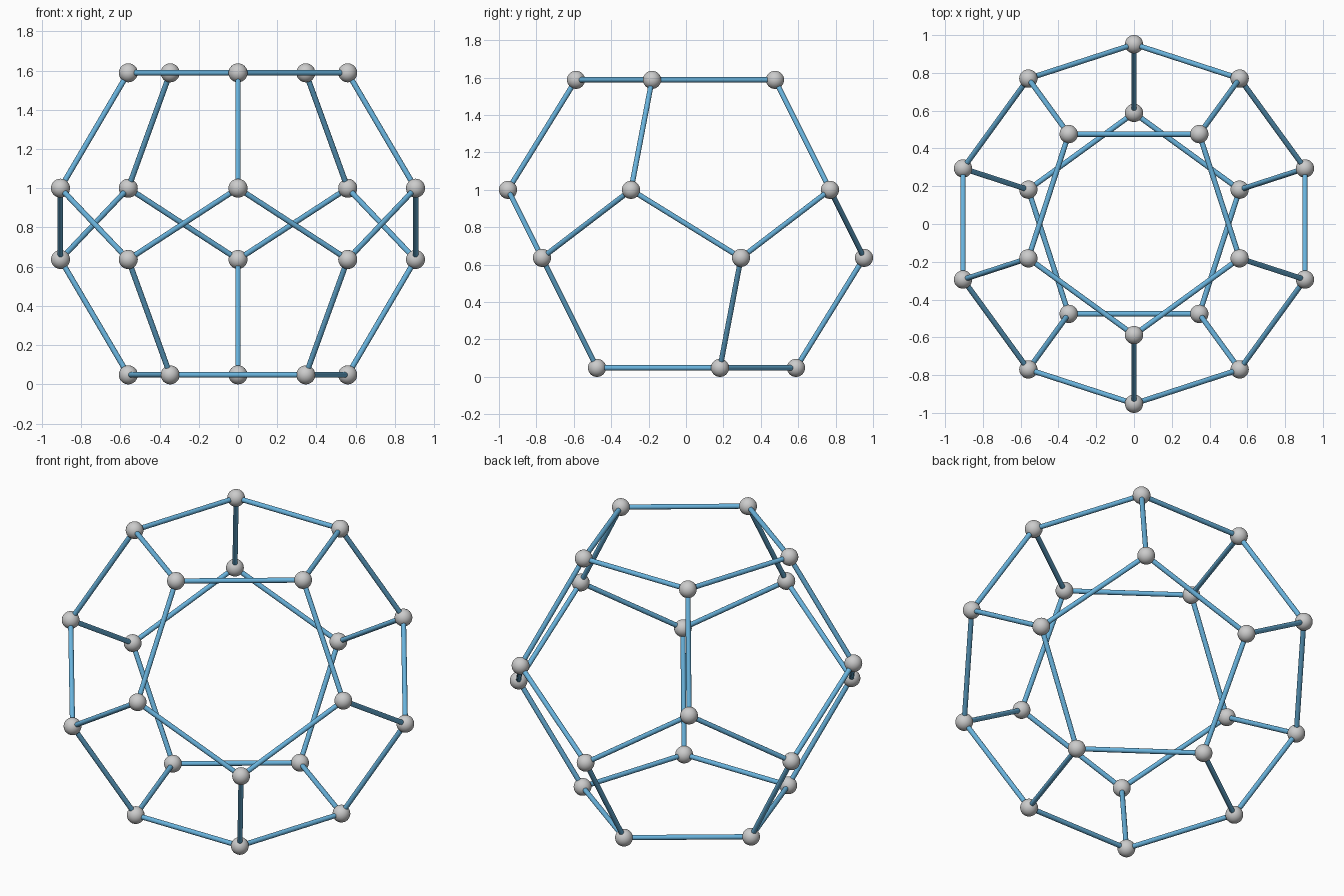
import bpy
from math import sin, cos, pi, sqrt
from mathutils import Vector

if "Cube" in bpy.data.objects:
    bpy.data.objects.remove(bpy.data.objects["Cube"])

PHI = (1 + sqrt(5)) / 2
R_OUT = 0.9516            # radius of the two middle rings
R_IN = R_OUT / PHI        # radius of the top and bottom rings
BALL_R = 0.0484
ROD_R = 0.0140
EDGE = 2 * R_IN * sin(pi / 5)
HALF = 1.11352 * EDGE     # centre to top pentagon
MID = HALF / PHI ** 3     # centre to middle rings
CZ = HALF + BALL_R        # centre height

blue = bpy.data.materials.new("strut_blue")
blue.diffuse_color = (0.14, 0.45, 0.72, 1)
blue.use_nodes = True
blue.node_tree.nodes["Principled BSDF"].inputs["Base Color"].default_value = blue.diffuse_color


def ring(radius, z, start):
    return [Vector((radius * cos(start + i * 2 * pi / 5),
                    radius * sin(start + i * 2 * pi / 5), CZ + z)) for i in range(5)]


# Dodecahedron corners in four rings
top = ring(R_IN, HALF, -pi / 2)
upper = ring(R_OUT, MID, -pi / 2)
lower = ring(R_OUT, -MID, pi / 2)
bottom = ring(R_IN, -HALF, pi / 2)
corners = top + upper + lower + bottom

# Template meshes shared by all joints and struts
bpy.ops.mesh.primitive_uv_sphere_add(segments=32, ring_count=16, radius=BALL_R)
ball = bpy.context.object
bpy.ops.object.shade_smooth()
bpy.ops.mesh.primitive_cylinder_add(vertices=16, radius=ROD_R, depth=EDGE)
rod = bpy.context.object
rod.data.materials.append(blue)
bpy.ops.object.shade_smooth_by_angle()


def place(template, name, location):
    obj = bpy.data.objects.new(name, template.data)
    obj.location = location
    bpy.context.collection.objects.link(obj)
    return obj


# Ball joints at every corner
for i, p in enumerate(corners):
    place(ball, f"joint_{i + 1:02d}", p)

# Struts between all neighbouring corners
count = 0
for i, a in enumerate(corners):
    for b in corners[i + 1:]:
        if (b - a).length < EDGE * 1.1:
            count += 1
            strut = place(rod, f"strut_{count:02d}", (a + b) / 2)
            strut.rotation_euler = (b - a).to_track_quat('Z', 'Y').to_euler()

bpy.data.objects.remove(ball)
bpy.data.objects.remove(rod)
